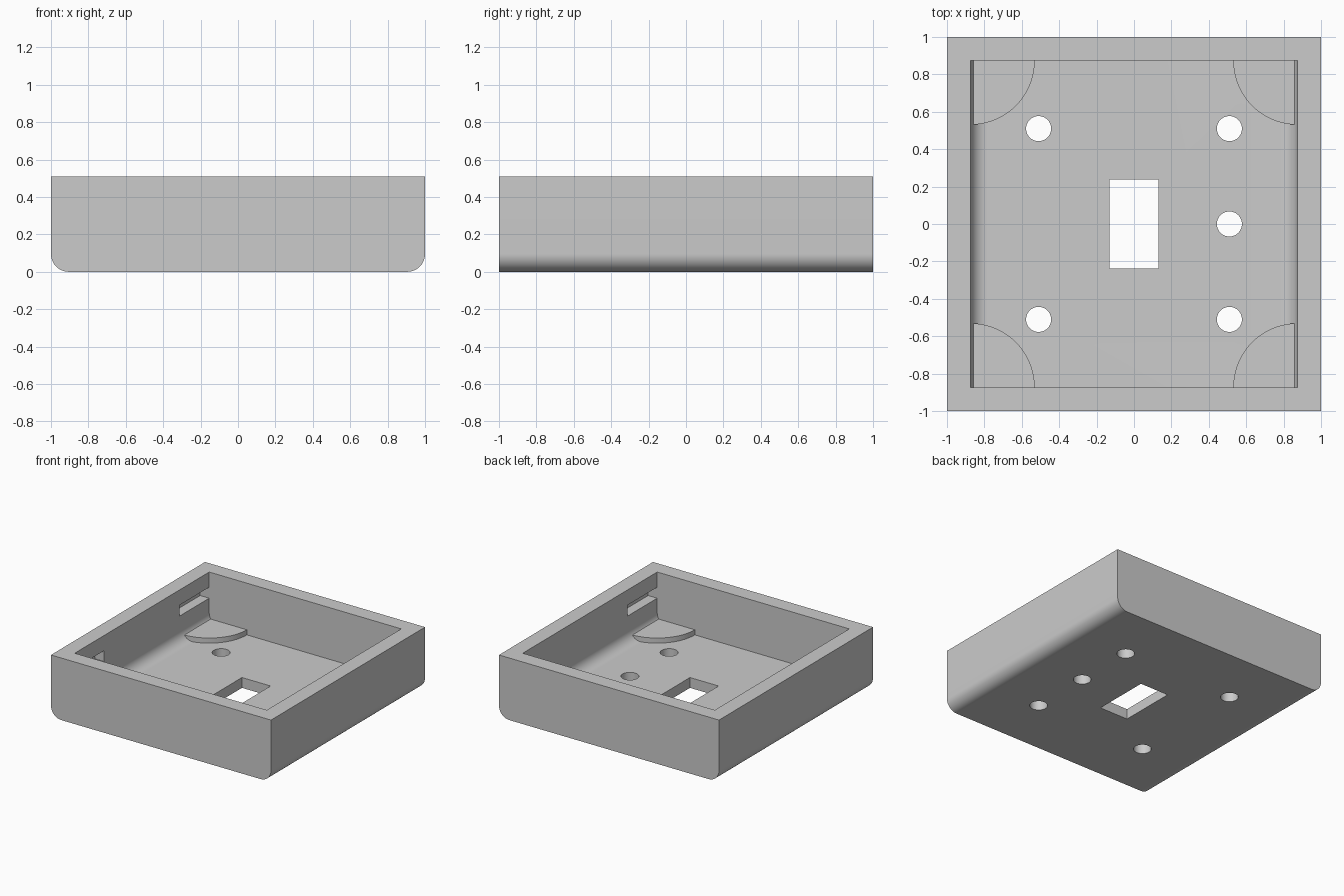
import bpy, bmesh, math
from mathutils import Vector

cube = bpy.data.objects.get("Cube")
if cube:
    bpy.data.objects.remove(cube, do_unlink=True)

grey = bpy.data.materials.new("plain_grey")
grey.use_nodes = True
colour = (0.6, 0.6, 0.6, 1)
grey.diffuse_color = colour
grey.node_tree.nodes["Principled BSDF"].inputs["Base Color"].default_value = colour

H = 0.51       # overall height
IN = 0.873     # half width of the cavity
FLOOR = 0.085  # floor thickness


def prism(name, points, offset):
    """Extrude a closed planar outline along an offset."""
    bm = bmesh.new()
    face = bm.faces.new([bm.verts.new(p) for p in points])
    moved = bmesh.ops.extrude_face_region(bm, geom=[face])["geom"]
    bmesh.ops.translate(bm, vec=Vector(offset),
                        verts=[v for v in moved if isinstance(v, bmesh.types.BMVert)])
    bmesh.ops.recalc_face_normals(bm, faces=bm.faces)
    mesh = bpy.data.meshes.new(name)
    bm.to_mesh(mesh)
    bm.free()
    mesh.materials.append(grey)
    obj = bpy.data.objects.new(name, mesh)
    bpy.context.collection.objects.link(obj)
    return obj


def arc(cx, cy, r, start, end, n=16):
    steps = [math.radians(start + (end - start) * i / n) for i in range(n + 1)]
    return [(cx + r * math.cos(a), cy + r * math.sin(a)) for a in steps]


def trough(name, half, bottom, top, r, depth):
    """Block with its two lower long edges rounded."""
    outline = [(half, top), (-half, top)]
    outline += arc(-half + r, bottom + r, r, 180, 270)
    outline += arc(half - r, bottom + r, r, 270, 360)
    return prism(name, [(x, -depth, z) for x, z in outline], (0, 2 * depth, 0))


def box(name, x0, x1, y0, y1, z0, z1):
    return prism(name, [(x0, y0, z0), (x1, y0, z0), (x1, y1, z0), (x0, y1, z0)],
                 (0, 0, z1 - z0))


def smooth(obj):
    bpy.ops.object.select_all(action="DESELECT")
    obj.select_set(True)
    bpy.context.view_layer.objects.active = obj
    bpy.ops.object.shade_smooth_by_angle(angle=math.radians(30))


# Housing body and everything cut out of it
housing = trough("housing", 1, 0, H, 0.095, 1)
cutters = [trough("cavity_cutter", IN, FLOOR, H + 0.2, 0.09, IN),
           box("window_cutter", -0.13, 0.13, -0.237, 0.237, -0.1, 0.2)]

for x, y in [(-0.51, -0.51), (-0.51, 0.51), (0.51, -0.51), (0.51, 0), (0.51, 0.51)]:
    ring = arc(x, y, 0.067, 0, 360, 40)[:-1]
    cutters.append(prism("screw_hole_cutter", [(a, b, -0.1) for a, b in ring], (0, 0, 0.3)))

# Clip slots in the side walls: two on one side, one on the other
for sx, sy in [(-1, -1), (-1, 1), (1, -1)]:
    xs = sorted((sx * 0.8, sx * 0.955))
    ys = sorted((sy * 0.49, sy * IN))
    cutters.append(box("clip_slot_cutter", *xs, *ys, 0.295, 0.385))

for cutter in cutters:
    cutter.hide_render = True
    cutter.hide_set(True)
    mod = housing.modifiers.new("cut", "BOOLEAN")
    mod.object = cutter
    mod.solver = "EXACT"

# Bake the cuts, then remove the cutters
bpy.context.view_layer.update()
evaluated = housing.evaluated_get(bpy.context.evaluated_depsgraph_get())
baked = bpy.data.meshes.new_from_object(evaluated)
housing.modifiers.clear()
housing.data = baked
for cutter in cutters:
    bpy.data.objects.remove(cutter, do_unlink=True)
smooth(housing)

# Quarter-round corner pads, keyed slightly into the walls
key = IN + 0.01
for sx in (-1, 1):
    for sy in (-1, 1):
        outline = [(key, key), (IN - 0.342, key)]
        outline += arc(IN, IN, 0.342, 180, 270, 24) + [(key, IN - 0.342)]
        pad = prism("corner_pad", [(sx * x, sy * y, 0.06) for x, y in outline], (0, 0, 0.067))
        smooth(pad)
